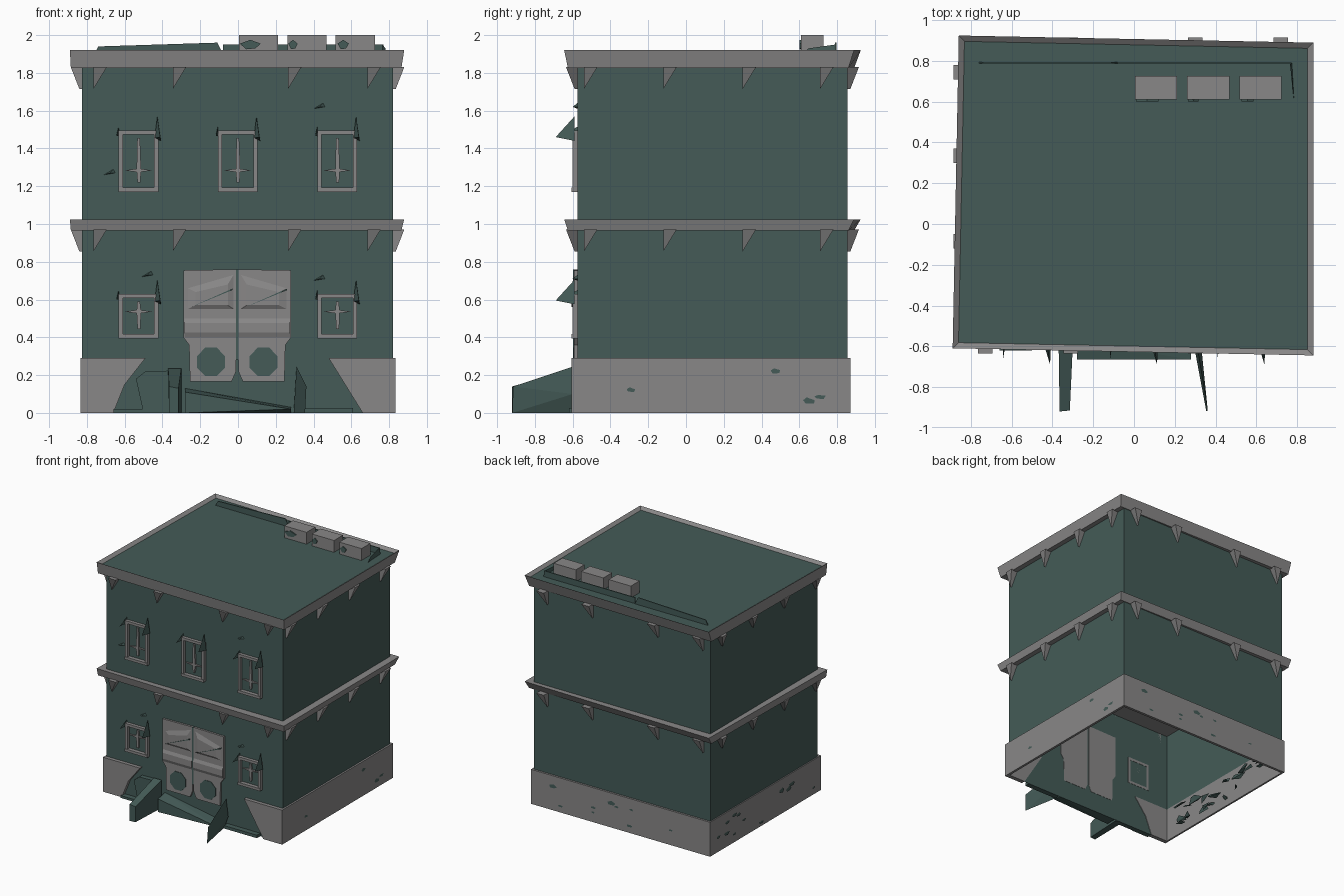
import bpy, bmesh, random
from math import cos, sin, pi
from mathutils import Vector, Matrix

random.seed(7)
cube = bpy.data.objects.get("Cube")
if cube:
    bpy.data.objects.remove(cube, do_unlink=True)


def material(name, rgb):
    m = bpy.data.materials.new(name)
    m.use_nodes = True
    m.diffuse_color = (*rgb, 1)
    m.node_tree.nodes["Principled BSDF"].inputs["Base Color"].default_value = (*rgb, 1)
    return m


TEAL = material("dark_teal", (0.058, 0.105, 0.096))
GREY = material("stone_grey", (0.25, 0.245, 0.245))


def finish(name, bm, mat, recalc=True):
    if recalc:
        bmesh.ops.recalc_face_normals(bm, faces=bm.faces)
    me = bpy.data.meshes.new(name)
    bm.to_mesh(me)
    bm.free()
    me.materials.append(mat)
    ob = bpy.data.objects.new(name, me)
    bpy.context.collection.objects.link(ob)
    return ob


def loft(name, low, high, mat):
    """Solid between two matching loops of 3D points."""
    bm = bmesh.new()
    a = [bm.verts.new(p) for p in low]
    b = [bm.verts.new(p) for p in high]
    n = len(a)
    bm.faces.new(a)
    bm.faces.new(b)
    for i in range(n):
        j = (i + 1) % n
        bm.faces.new((a[i], a[j], b[j], b[i]))
    return finish(name, bm, mat)


def slab(name, outline, y0, y1, mat):
    """Front (x, z) outline given depth along y."""
    return loft(name, [(x, y0, z) for x, z in outline], [(x, y1, z) for x, z in outline], mat)


def rect(x0, x1, z0, z1):
    return [(x0, z0), (x1, z0), (x1, z1), (x0, z1)]


def box(name, x0, x1, y0, y1, z0, z1, mat):
    return slab(name, rect(x0, x1, z0, z1), y0, y1, mat)


def hull(name, pts, mat):
    bm = bmesh.new()
    for p in pts:
        bm.verts.new(p)
    bmesh.ops.convex_hull(bm, input=bm.verts)
    return finish(name, bm, mat)


# Hollow shell of the building, open underneath
L, R, F, B = -0.825, 0.82, -0.575, 0.855
walls = box("walls", L, R, F, B, 0, 1.86, TEAL)
bm = bmesh.new()
bm.from_mesh(walls.data)
bmesh.ops.delete(bm, geom=[f for f in bm.faces if f.calc_center_median().z < 0.01], context="FACES")
bm.to_mesh(walls.data)
bm.free()

# Slightly crooked cornices
TOP = [(-0.89, -0.61), (0.88, -0.645), (0.88, 0.89), (-0.86, 0.925)]
LOW = [(-0.885, -0.6), (0.865, -0.625), (0.86, 0.86), (-0.86, 0.89)]


def cornice(name, z0, z1):
    return loft(name, [(x, y, z0) for x, y in LOW], [(x, y, z1) for x, y in TOP], GREY)


cornice("middle_cornice", 0.965, 1.025)
roof = cornice("roof_cornice", 1.825, 1.92)
# Sunken roof deck inside the parapet
roof.data.materials.append(TEAL)
bm = bmesh.new()
bm.from_mesh(roof.data)
deck = max(bm.faces, key=lambda f: f.calc_center_median().z)
bmesh.ops.inset_region(bm, faces=[deck], thickness=0.04)
deck.material_index = 1
bmesh.ops.translate(bm, verts=deck.verts, vec=(0, 0, -0.02))
bm.to_mesh(roof.data)
bm.free()


# Triangular brackets below both cornices, on all four sides
def bracket(name, origin, along, out, top):
    o, a, n = Vector(origin), Vector(along), Vector(out)
    pts = [o, o + a * 0.07, o + n * 0.06, o + a * 0.07 + n * 0.06, o + n * 0.015]
    pts = [(p.x, p.y, top) for p in pts[:4]] + [(pts[4].x, pts[4].y, top - 0.115), (o.x, o.y, top - 0.115)]
    hull(name, pts, GREY)


for top in (0.97, 1.83):
    for x in (-0.765, -0.345, 0.265, 0.685):
        bracket("front_bracket", (x, F, 0), (1, 0, 0), (0, -1, 0), top)
        bracket("back_bracket", (x, B, 0), (1, 0, 0), (0, 1, 0), top)
    for y in (-0.54, -0.12, 0.3, 0.71):
        bracket("left_bracket", (R, y, 0), (0, 1, 0), (1, 0, 0), top)
        bracket("right_bracket", (L, y, 0), (0, 1, 0), (-1, 0, 0), top)

# Stone base around the sides and back, broken open at the front
H = 0.29
box("base_left", R - 0.005, 0.835, -0.6, 0.87, 0, H, GREY)
box("base_right", -0.835, L + 0.005, -0.6, 0.87, 0, H, GREY)
box("base_back", -0.835, 0.835, B - 0.005, 0.872, 0, H, GREY)
slab("base_front_left", [(0.66, 0), (0.835, 0), (0.835, H), (0.48, H)], -0.605, F + 0.005, GREY)
slab("base_front_right", [(-0.835, 0), (-0.66, 0), (-0.6, 0.15), (-0.49, H), (-0.835, H)], -0.605, F + 0.005, GREY)


# Windows: frame, thin star-like glazing bars and a broken hood shard
def window(cx, z0, z1, bar):
    w, t = 0.105, 0.022
    y0, y1 = -0.602, F + 0.002
    for s in (-1, 1):
        a, b = sorted((cx + s * w, cx + s * (w - t)))
        box("window_jamb", a, b, y0, y1, z0, z1, GREY)
    box("window_sill", cx - w, cx + w, y0 - 0.005, y1, z0, z0 + t, GREY)
    box("window_head", cx - w, cx + w, y0, y1, z1 - t, z1, GREY)
    mid = z0 + (z1 - z0) * bar
    h0, h1 = z0 + 0.05, z1 - 0.04
    slab("window_bar", [(cx - 0.005, h0), (cx + 0.01, h0), (cx + 0.014, mid), (cx + 0.008, h1), (cx - 0.006, h1), (cx - 0.01, mid)],
         -0.59, F, GREY)
    slab("window_crossbar", [(cx - 0.075, mid), (cx, mid - 0.01), (cx + 0.075, mid), (cx, mid + 0.01)], -0.588, F, GREY)
    e = cx + w
    hull("window_hood_shard", [(e - 0.02, -0.59, z1 - 0.04), (e + 0.015, -0.59, z1 - 0.055),
                               (e - 0.005, -0.59, z1 + 0.075), (e + 0.01, -0.69, z1 - 0.035)], TEAL)
    e = cx - w
    hull("window_hood_chip", [(e - 0.01, F, z1 - 0.02), (e + 0.004, F, z1 - 0.03),
                              (e, F, z1 + 0.02), (e - 0.01, -0.66, z1 - 0.03)], TEAL)


for x in (-0.527, -0.002, 0.525):
    window(x, 1.17, 1.495, 0.35)
for x in (-0.527, 0.525):
    window(x, 0.395, 0.63, 0.6)

# Double door, each leaf with a sloped panel and an eight-sided pane
for s in (-1, 1):
    def at(pts):
        return [(s * x - 0.004, z) for x, z in pts]
    slab("door_leaf", at([(0.006, 0.28), (0.006, 0.76), (0.285, 0.755), (0.285, 0.4), (0.255, 0.36), (0.25, 0.165), (0.03, 0.165), (0.006, 0.22)]),
         -0.592, F + 0.002, GREY)
    panel = at([(0.02, 0.55), (0.02, 0.73), (0.26, 0.66), (0.26, 0.55)])
    inner = at([(0.05, 0.57), (0.05, 0.68), (0.22, 0.64), (0.22, 0.57)])
    loft("door_panel", [(x, -0.592, z) for x, z in panel], [(x, -0.604, z) for x, z in inner], GREY)
    rail = at([(0.006, 0.4), (0.006, 0.5), (0.28, 0.5), (0.28, 0.4)])
    loft("door_rail", [(x, -0.592, z) for x, z in rail],
         [(x, -0.602, z * 0.5 + 0.225) for x, z in rail], GREY)
    slab("door_pane", at([(0.139 + 0.079 * cos((i + 0.5) * pi / 4), 0.27 + 0.082 * sin((i + 0.5) * pi / 4)) for i in range(8)]),
         -0.596, -0.59, TEAL)
    x = -0.25 if s < 0 else 0.04
    slab("door_crack", [(x, 0.56), (x + 0.22, 0.65), (x + 0.22, 0.658)], -0.607, -0.59, TEAL)
box("door_seam", -0.01, 0.002, -0.598, F, 0.28, 0.76, TEAL)

# Entrance: collapsed ramp and two leaning side walls
hull("entrance_ramp", [(-0.28, F, 0.13), (-0.28, -0.665, 0.11), (0.28, F, 0.03), (0.28, -0.665, 0.02), (-0.28, -0.665, 0), (0.28, F, 0), (-0.28, F, 0)], TEAL)
loft("stair_wall_right", [(-0.365, -0.92, 0), (-0.365, -0.92, 0.14), (-0.37, -0.59, 0.235), (-0.36, -0.59, 0)],
     [(-0.315, -0.915, 0), (-0.315, -0.915, 0.13), (-0.3, -0.59, 0.235), (-0.3, -0.59, 0)], TEAL)
hull("stair_wall_left", [(0.355, -0.92, 0), (0.362, -0.915, 0.14), (0.31, -0.6, 0.245), (0.295, -0.6, 0), (0.33, -0.6, 0.1)], TEAL)
slab("fallen_block", [(-0.5, 0), (-0.31, 0), (-0.31, 0.225), (-0.49, 0.22), (-0.54, 0.18)], -0.615, F, TEAL)
box("front_rubble", 0.3, 0.61, -0.62, F, 0, 0.025, TEAL)
box("front_rubble", -0.66, -0.5, -0.62, F, 0, 0.02, TEAL)

# Rooftop vents with chips, and a thin rail behind them
for i in range(3):
    x = 0.005 + 0.256 * i
    box("roof_vent", x, x + 0.207, 0.61, 0.727, 1.895, 2.0, GREY)
    c = x + (0.06, 0.03, 0.04)[i]
    r = (0.055, 0.025, 0.03)[i]
    slab("vent_chip", [(c - r, 1.955), (c - r * 0.4, 1.925), (c + r * 0.5, 1.93), (c + r, 1.955), (c, 1.975)], 0.602, 0.612, TEAL)
slab("roof_rail_right", [(-0.76, 1.9), (-0.08, 1.9), (-0.11, 1.96), (-0.74, 1.94)], 0.788, 0.796, TEAL)
box("roof_rail", -0.08, 0.77, 0.784, 0.792, 1.9, 1.95, TEAL)
hull("roof_rail_end", [(0.765, 0.79, 1.9), (0.765, 0.79, 1.95), (0.785, 0.61, 1.9), (0.775, 0.79, 1.9), (0.78, 0.65, 1.93)], TEAL)


# Loose chips on the walls and rubble along the base
def shard(name, u, z, size, side):
    bm = bmesh.new()
    ring = [(size * random.uniform(0.6, 1) * cos(a), size * random.uniform(0.25, 0.5) * sin(a)) for a in (0.4, 1.8, 2.9, 4.2, 5.5)]
    vs = [bm.verts.new((u + p, 0, max(0, z + q))) for p, q in ring]
    bm.faces.new(vs)
    ob = finish(name, bm, TEAL, False)
    ob.location.x, ob.location.y = {"back": (0, 0.878), "left": (0.839, 0), "right": (-0.841, 0), "front": (0, -0.58)}[side]
    if side in ("left", "right"):
        ob.rotation_euler.z = pi / 2


for side, count in (("back", 9), ("right", 12), ("left", 4)):
    for i in range(count):
        shard(side + "_rubble", random.uniform(-0.5, 0.78), random.uniform(0.03, 0.24), random.uniform(0.02, 0.05), side)
for i in range(20):
    p = Vector((random.uniform(-0.8, -0.68), random.uniform(-0.4, 0.8), random.uniform(0.03, 0.2)))
    hull("inner_rubble", [p + Vector([random.uniform(-0.09, 0.09) * k for k in (0.3, 1, 0.3)]) for _ in range(5)], TEAL)
for x, z in ((-0.68, 1.27), (0.43, 1.62), (-0.48, 0.73), (0.43, 0.71)):
    hull("wall_chip", [(x - 0.03, F, z - 0.01), (x + 0.03, F, z), (x + 0.02, F, z + 0.02), (x, -0.6, z)], TEAL)
